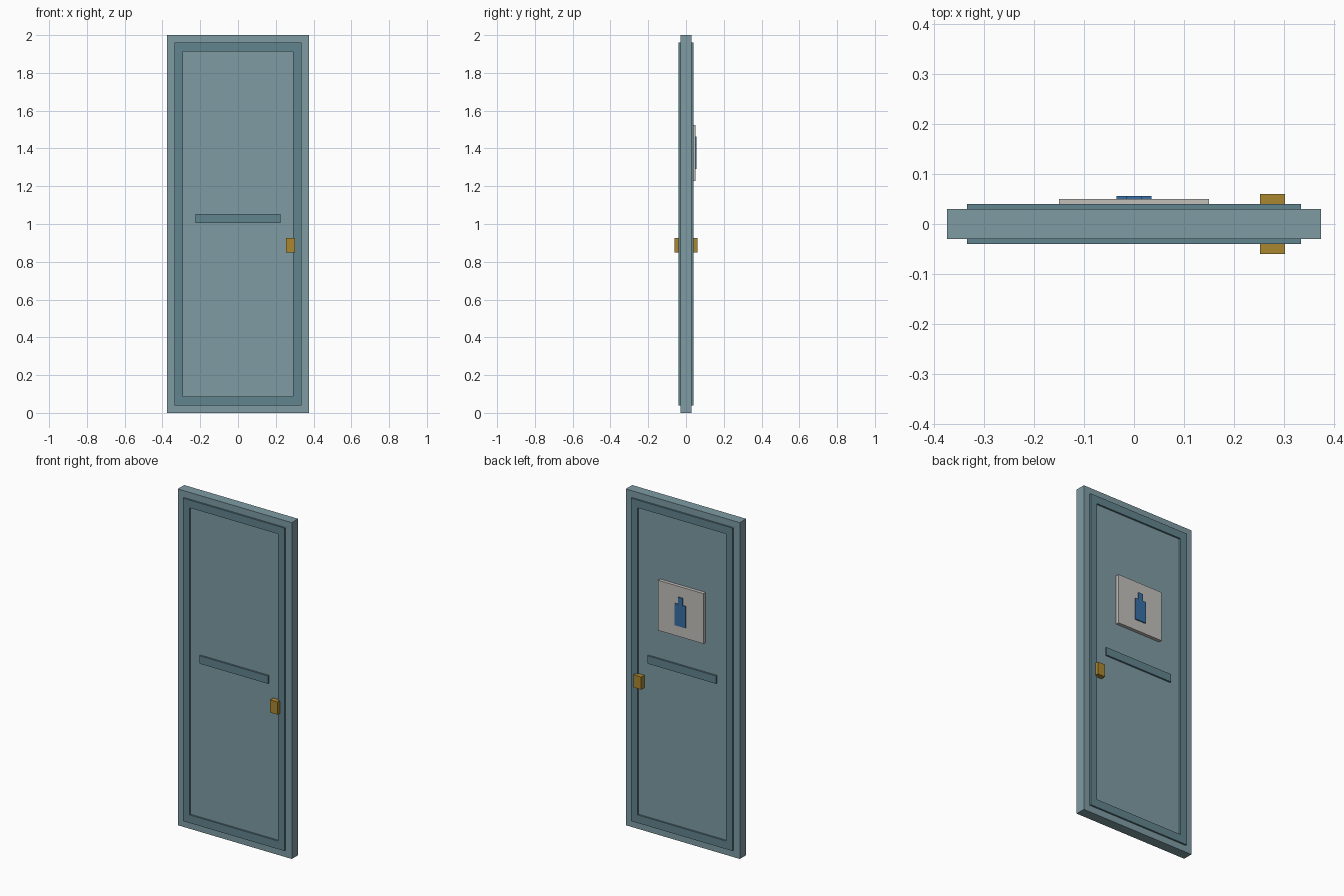
import bpy, bmesh

if "Cube" in bpy.data.objects:
    bpy.data.objects.remove(bpy.data.objects["Cube"])


def material(name, rgb):
    m = bpy.data.materials.new(name)
    m.diffuse_color = (*rgb, 1)
    m.use_nodes = True
    m.node_tree.nodes["Principled BSDF"].inputs["Base Color"].default_value = m.diffuse_color
    return m


slab_mat = material("slab_teal", (0.21, 0.33, 0.37))
trim_mat = material("trim_teal", (0.12, 0.23, 0.27))
brass = material("brass", (0.40, 0.24, 0.03))
plate_mat = material("sign_plate", (0.55, 0.53, 0.50))
blue = material("sign_blue", (0.04, 0.16, 0.38))


def finish(name, bm, mat):
    bmesh.ops.recalc_face_normals(bm, faces=bm.faces)
    me = bpy.data.meshes.new(name)
    bm.to_mesh(me)
    bm.free()
    me.materials.append(mat)
    ob = bpy.data.objects.new(name, me)
    bpy.context.collection.objects.link(ob)
    return ob


def box(name, x, y, z, mat):
    bm = bmesh.new()
    bmesh.ops.create_cube(bm, size=1)
    for v in bm.verts:
        v.co = [r[0] + (c + 0.5) * (r[1] - r[0]) for c, r in zip(v.co, (x, y, z))]
    return finish(name, bm, mat)


def ring(name, outer, inner, y, mat):
    """Rectangular border; outer and inner are (half width, z low, z high)."""
    bm = bmesh.new()

    def loop(r, d):
        w, lo, hi = r
        return [bm.verts.new((px, d, pz)) for px, pz in
                ((-w, lo), (w, lo), (w, hi), (-w, hi))]

    loops = [loop(outer, y[0]), loop(outer, y[1]), loop(inner, y[1]), loop(inner, y[0])]
    for a, b in zip(loops, loops[1:] + loops[:1]):
        for i in range(4):
            j = (i + 1) % 4
            bm.faces.new((a[i], a[j], b[j], b[i]))
    return finish(name, bm, mat)


# Door slab
box("door_slab", (-0.375, 0.375), (-0.03, 0.03), (0, 2), slab_mat)

# Trim, crossbar and handle on both faces
for side, s in (("front", -1), ("back", 1)):
    ring(side + "_border_trim", (0.335, 0.04, 1.96), (0.29, 0.088, 1.914),
         sorted((s * 0.03, s * 0.04)), trim_mat)
    box(side + "_crossbar", (-0.225, 0.225), sorted((s * 0.03, s * 0.04)),
        (1.005, 1.052), trim_mat)
    box(side + "_handle", (0.253, 0.303), sorted((s * 0.03, s * 0.06)),
        (0.85, 0.925), brass)

# Sign on the back face
box("sign_plate", (-0.15, 0.15), (0.03, 0.05), (1.227, 1.525), plate_mat)
box("sign_figure_body", (-0.035, 0.035), (0.05, 0.056), (1.29, 1.42), blue)
box("sign_figure_head", (-0.015, 0.015), (0.05, 0.056), (1.42, 1.462), blue)
